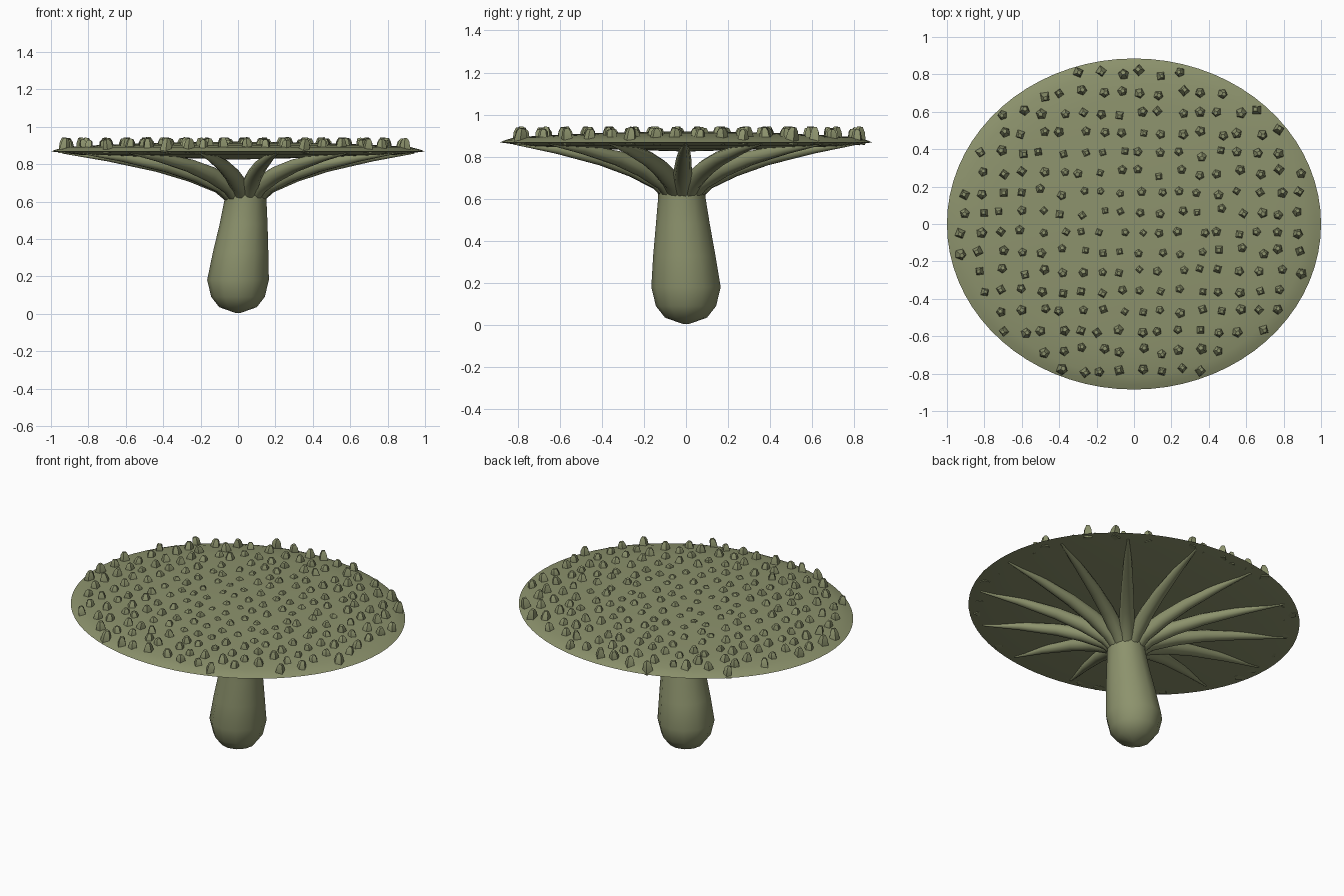
import bpy, bmesh, math, random
from mathutils import Vector, Euler

cube = bpy.data.objects.get("Cube")
if cube:
    bpy.data.objects.remove(cube, do_unlink=True)

random.seed(4)
X, Y, Z = Vector((1, 0, 0)), Vector((0, 1, 0)), Vector((0, 0, 1))
DEPTH = 0.885   # cap is an ellipse: depth relative to width

olive = bpy.data.materials.new("olive_green")
olive.use_nodes = True
olive.diffuse_color = (0.265, 0.29, 0.152, 1)
olive.node_tree.nodes["Principled BSDF"].inputs["Base Color"].default_value = olive.diffuse_color


def loft(bm, rings, sides, u=X, v=Y, turn=0.0):
    """Skin a tube through rings of (centre, radius along u, radius along v)."""
    loops = []
    for centre, ru, rv in rings:
        angles = [turn + math.tau * i / sides for i in range(sides)]
        loops.append([bm.verts.new(Vector(centre) + u * ru * math.cos(a) + v * rv * math.sin(a))
                      for a in angles])
    for low, high in zip(loops, loops[1:]):
        for i in range(sides):
            j = (i + 1) % sides
            bm.faces.new((low[i], low[j], high[j], high[i]))
    bm.faces.new(loops[0][::-1])
    bm.faces.new(loops[-1])


def finish(name, bm, angle):
    bmesh.ops.recalc_face_normals(bm, faces=bm.faces)
    mesh = bpy.data.meshes.new(name)
    bm.to_mesh(mesh)
    bm.free()
    mesh.materials.append(olive)
    obj = bpy.data.objects.new(name, mesh)
    bpy.context.collection.objects.link(obj)
    bpy.ops.object.select_all(action='DESELECT')
    obj.select_set(True)
    bpy.context.view_layer.objects.active = obj
    bpy.ops.object.shade_smooth_by_angle(angle=math.radians(angle))
    return obj


def cap_top(r):
    """Height of the gently domed cap surface at relative radius r."""
    return 0.887 + 0.033 * (1 - r * r)


# Stem: rounded foot, leaning taper, solid crown under the cap
bm = bmesh.new()
stem = [(0, 0, 0.005, 0.015), (0, 0, 0.035, 0.1), (0, 0, 0.09, 0.143), (0, 0, 0.18, 0.165),
        (0.014, -0.008, 0.33, 0.148), (0.03, -0.015, 0.48, 0.128), (0.04, -0.02, 0.61, 0.112),
        (0.04, -0.02, 0.66, 0.117), (0.04, -0.02, 0.71, 0.1)]
loft(bm, [((x, y, z), r, r) for x, y, z, r in stem], 12)
finish("stem", bm, 60)

# Cap: thin elliptical lens with a sharp rim
bm = bmesh.new()
under = [(0.02, 0.825), (0.5, 0.837), (0.85, 0.85), (1.0, 0.868)]
over = [(0.97, 0.879)] + [(r, cap_top(r)) for r in (0.92, 0.75, 0.5, 0.25, 0.02)]
loft(bm, [((0, 0, z), r, r * DEPTH) for r, z in under + over], 72)
finish("cap", bm, 40)

# Ribs: tapering struts fanning from the stem to the rim
bm = bmesh.new()
hub = Vector((0.04, -0.02, 0))
path = [(0.05, 0.61, 0.045), (0.14, 0.69, 0.046), (0.28, 0.745, 0.042), (0.45, 0.792, 0.036),
        (0.7, 0.836, 0.024), (0.94, 0.862, 0.006)]
COUNT = 14
for k in range(COUNT):
    a = math.tau * k / COUNT
    rim = Vector((math.cos(a), DEPTH * math.sin(a), 0))
    out = (rim - hub).normalized()
    side = Z.cross(out)
    up = (Z - out * 0.35).normalized()
    loft(bm, [(hub.lerp(rim, t) + Z * z, r, r) for t, z, r in path], 10, side, up)
finish("ribs", bm, 60)

# Bumps: tapered studs on a jittered grid, sinking into the dome at the centre
bm = bmesh.new()
STEP = 0.106
for i in range(-9, 9):
    for j in range(-8, 8):
        x = (i + 0.35) * STEP + random.uniform(-0.02, 0.02)
        y = (j + 0.6) * STEP + random.uniform(-0.015, 0.015)
        if math.hypot(x / 0.96, y / 0.86) > 1:
            continue
        tilt = Euler((random.uniform(-0.15, 0.15), random.uniform(-0.15, 0.15),
                      random.uniform(0, 6))).to_matrix()
        size = random.uniform(0.9, 1.1)
        base = Vector((x, y, 0.86))
        studs = [(0, 0.031), (0.03, 0.029), (0.06, 0.023), (0.076 * size, 0.012)]
        loft(bm, [(base + tilt @ Z * h, r * size, r * size) for h, r in studs],
             random.choice((4, 5, 5)), tilt @ X, tilt @ Y)
finish("cap_bumps", bm, 35)
